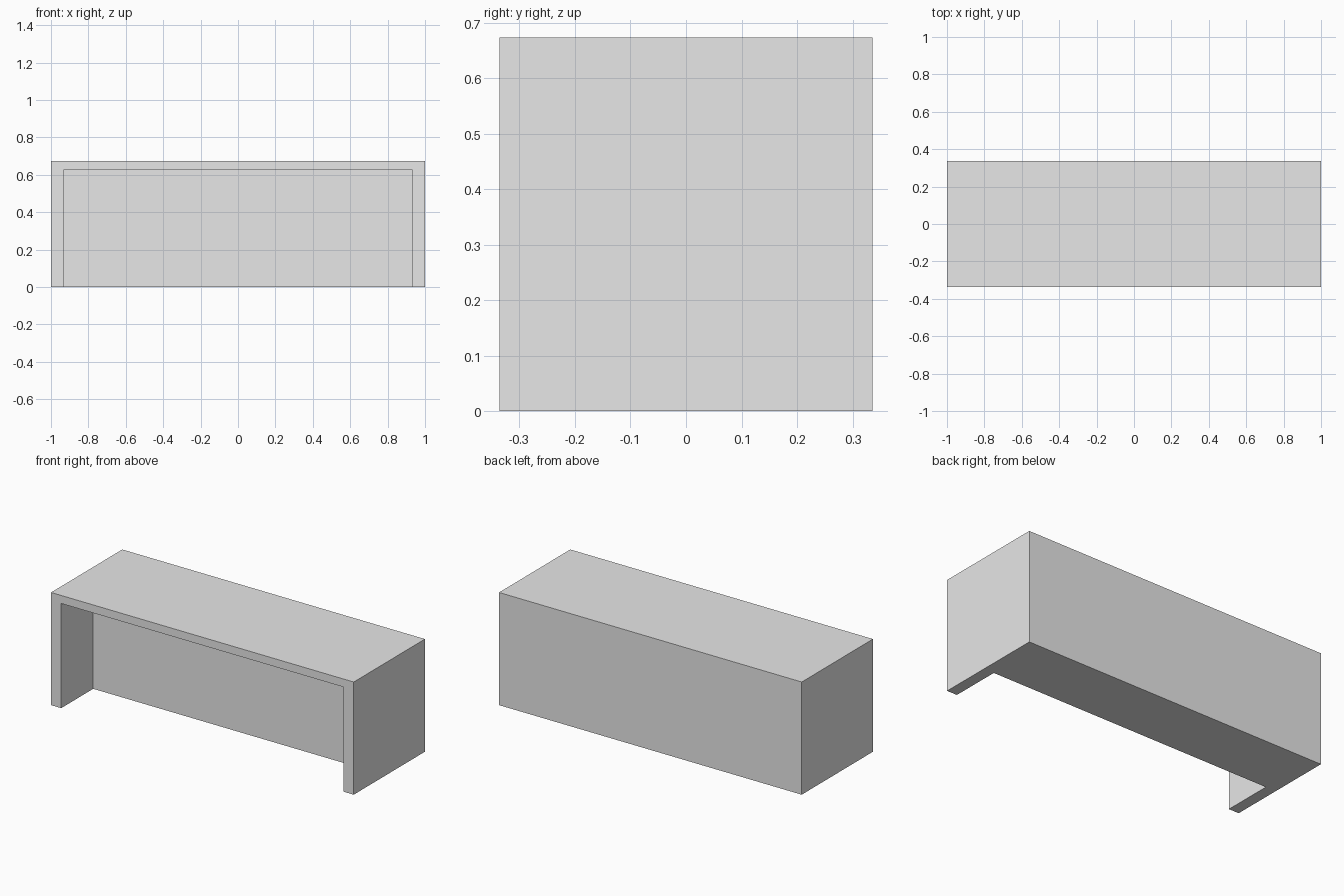
import bpy
import bmesh

WIDTH, DEPTH, HEIGHT = 2.0, 0.672, 0.673
SIDE = 0.067          # thickness of the side panels
OPENING_TOP = 0.625   # underside of the top panel
RECESS = 0.302        # depth of the front opening

cube = bpy.data.objects.get("Cube")
if cube:
    bpy.data.objects.remove(cube, do_unlink=True)

# Single plain grey
grey = bpy.data.materials.new("light_grey")
grey.use_nodes = True
colour = (0.8, 0.8, 0.8, 1.0)
grey.diffuse_color = colour
grey.node_tree.nodes["Principled BSDF"].inputs["Base Color"].default_value = colour


def extrude_profile(bm, outline, y_front, y_back):
    """Sweep an x-z outline from y_front to y_back and cap both ends."""
    front = [bm.verts.new((x, y_front, z)) for x, z in outline]
    back = [bm.verts.new((x, y_back, z)) for x, z in outline]
    for i in range(len(outline)):
        j = (i + 1) % len(outline)
        bm.faces.new((front[i], front[j], back[j], back[i]))
    bm.faces.new(front)
    return back


# Outer and inner corners of the arch, bottom left round to bottom right
hw, iw = WIDTH / 2, WIDTH / 2 - SIDE
outer = [(-hw, 0), (-hw, HEIGHT), (hw, HEIGHT), (hw, 0)]
inner = [(iw, 0), (iw, OPENING_TOP), (-iw, OPENING_TOP), (-iw, 0)]
y_front, y_back = -DEPTH / 2, DEPTH / 2
y_wall = y_front + RECESS

bm = bmesh.new()
arch_end = extrude_profile(bm, outer + inner, y_front, y_wall)

# Recessed wall closing the opening
bm.faces.new(arch_end[4:])

# Solid rear block continuing the outer outline
rear = [bm.verts.new((x, y_back, z)) for x, z in outer]
rim = arch_end[:4]
for i in range(3):
    bm.faces.new((rim[i], rim[i + 1], rear[i + 1], rear[i]))
bm.faces.new(rear)
bm.faces.new([rim[3]] + arch_end[4:5] + arch_end[7:8] + [rim[0], rear[0], rear[3]])

# Merge the coplanar strips into whole panels
bmesh.ops.recalc_face_normals(bm, faces=bm.faces)
bmesh.ops.dissolve_limit(bm, angle_limit=0.01, verts=bm.verts, edges=bm.edges)

mesh = bpy.data.meshes.new("recessed_cabinet")
bm.to_mesh(mesh)
bm.free()
mesh.materials.append(grey)
cabinet = bpy.data.objects.new("recessed_cabinet", mesh)
bpy.context.collection.objects.link(cabinet)
